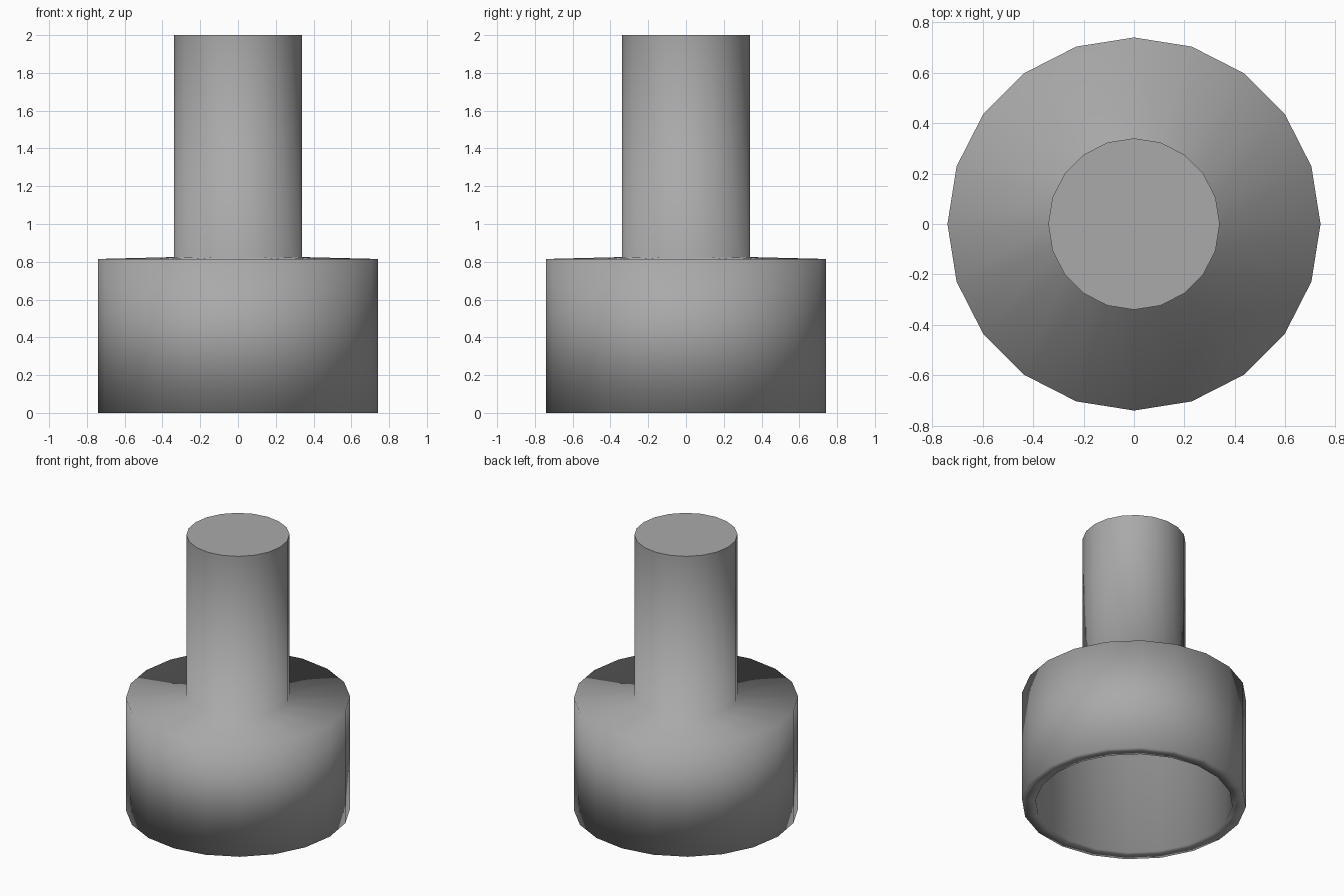
import bpy
import bmesh
import math
from mathutils import Vector

cube = bpy.data.objects.get("Cube")
if cube:
    bpy.data.objects.remove(cube, do_unlink=True)

SIDES = 20


def make_material(name, rgb):
    mat = bpy.data.materials.new(name)
    mat.use_nodes = True
    color = (*rgb, 1.0)
    mat.diffuse_color = color
    mat.node_tree.nodes["Principled BSDF"].inputs["Base Color"].default_value = color
    return mat


def lathe(name, profile, mat):
    """Spin a (radius, height) profile around z into a smooth shaded solid."""
    bm = bmesh.new()
    verts = [bm.verts.new((r, 0, z)) for r, z in profile]
    edges = [bm.edges.new(pair) for pair in zip(verts, verts[1:])]
    bmesh.ops.spin(bm, geom=verts + edges, cent=Vector(), axis=Vector((0, 0, 1)),
                   angle=math.tau, steps=SIDES, use_duplicate=False)
    bmesh.ops.remove_doubles(bm, verts=bm.verts, dist=0.0001)
    bmesh.ops.recalc_face_normals(bm, faces=bm.faces)
    top = max(v.co.z for v in bm.verts)
    for face in bm.faces:
        face.smooth = True
    # Only the end of the shaft keeps a crisp edge
    for edge in bm.edges:
        on_top = [all(v.co.z > top - 0.001 for v in f.verts) for f in edge.link_faces]
        if any(on_top) and not all(on_top):
            edge.smooth = False
    mesh = bpy.data.meshes.new(name)
    bm.to_mesh(mesh)
    bm.free()
    mesh.materials.append(mat)
    obj = bpy.data.objects.new(name, mesh)
    bpy.context.collection.objects.link(obj)
    return obj


grey = make_material("plain grey", (0.4, 0.4, 0.4))

# Solid shaft, gently sloped shoulder and hollow open-bottomed cup in one profile
lathe("shaft_and_cup", [
    (0, 2), (0.34, 2), (0.34, 0.825),            # shaft
    (0.74, 0.815), (0.74, 0),                    # shoulder and outer wall
    (0.65, 0), (0.65, 0.72), (0, 0.72),          # rim, inner wall and ceiling
], grey)
